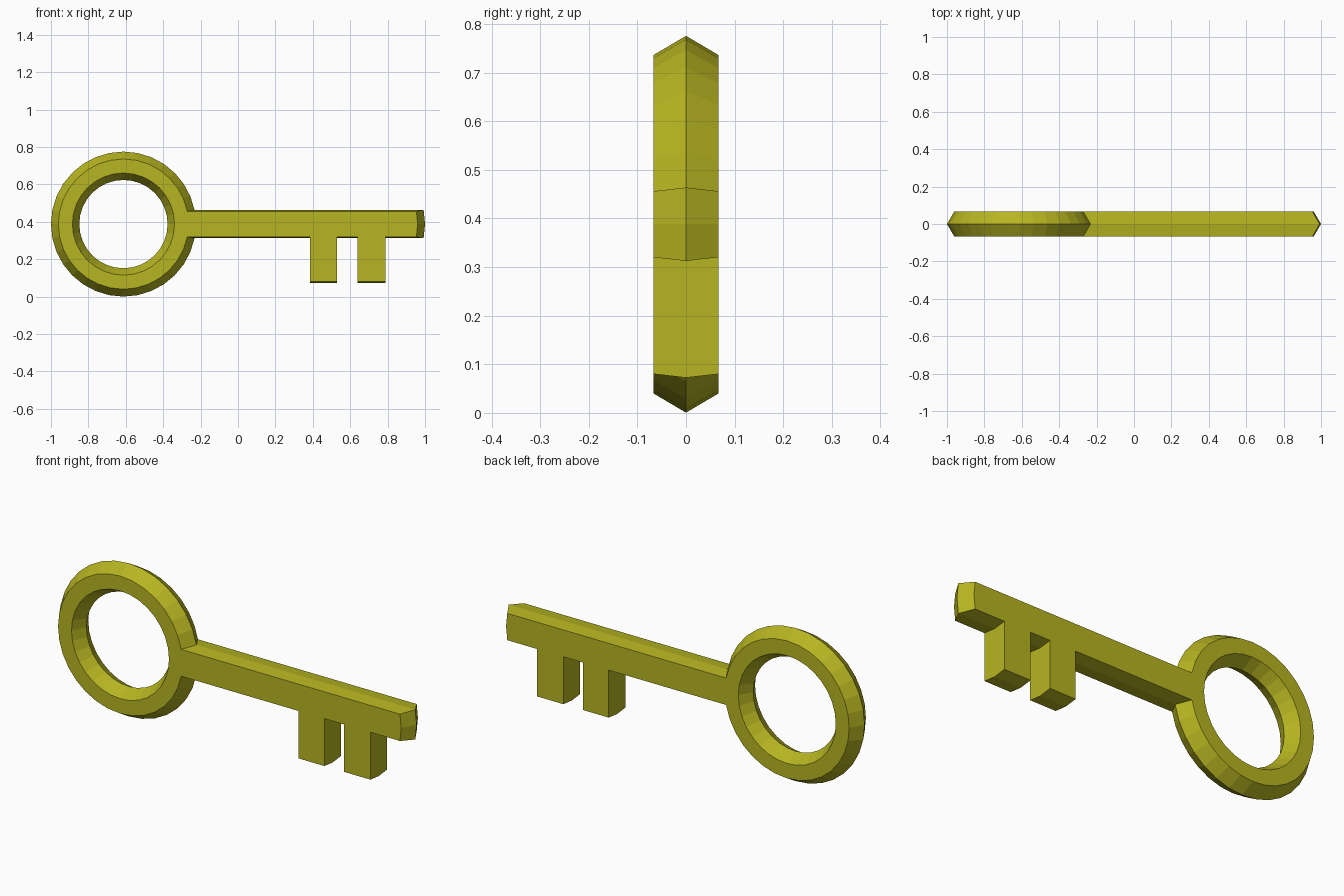
import bpy, bmesh
from math import sin, cos, tau

if "Cube" in bpy.data.objects:
    bpy.data.objects.remove(bpy.data.objects["Cube"])

CX, CZ, SEG = -0.6125, 0.388, 32
HALF = 0.067
# ring cross-section: (radius, y)
SECTION = [(0.3875, 0), (0.348, HALF), (0.273, HALF),
           (0.236, 0), (0.273, -HALF), (0.348, -HALF)]
SHAFT_LENGTH = 1.225
TEETH = [(0.386, 0.53), (0.64, 0.788)]


def extrude(bm, faces, offset):
    """Pull a patch of faces out along an offset."""
    new = bmesh.ops.extrude_face_region(bm, geom=faces)["geom"]
    old = [f for f in faces if f.is_valid]
    if old:
        bmesh.ops.delete(bm, geom=old, context='FACES')
    verts = [v for v in new if isinstance(v, bmesh.types.BMVert)]
    bmesh.ops.translate(bm, verts=verts, vec=offset)


bm = bmesh.new()

# ring handle with a six-sided section
loops = []
for i in range(SEG):
    a = tau * i / SEG
    loops.append([bm.verts.new((CX + r * cos(a), y, CZ + r * sin(a)))
                  for r, y in SECTION])
n = len(SECTION)
shaft_root = []
for i in range(SEG):
    p, q = loops[i], loops[(i + 1) % SEG]
    for j in range(n):
        k = (j + 1) % n
        f = bm.faces.new((p[j], p[k], q[k], q[j]))
        if i in (0, SEG - 1) and j in (0, n - 1):
            shaft_root.append(f)
bmesh.ops.recalc_face_normals(bm, faces=bm.faces[:])

# shaft pulled straight out of the ring's outer faces
extrude(bm, shaft_root, (SHAFT_LENGTH, 0, 0))

# teeth pulled down from slices of the shaft's underside
for x in (x for tooth in TEETH for x in tooth):
    bmesh.ops.bisect_plane(bm, geom=bm.verts[:] + bm.edges[:] + bm.faces[:],
                           plane_co=(x, 0, 0), plane_no=(1, 0, 0))
for x0, x1 in TEETH:
    bm.normal_update()
    under = [f for f in bm.faces if f.normal.z < -0.9
             and x0 < f.calc_center_median().x < x1]
    extrude(bm, under, (0, 0, -0.24))

bmesh.ops.recalc_face_normals(bm, faces=bm.faces[:])
mesh = bpy.data.meshes.new("key")
bm.to_mesh(mesh)
bm.free()
key = bpy.data.objects.new("key", mesh)
bpy.context.collection.objects.link(key)

mat = bpy.data.materials.new("yellow_metal")
mat.diffuse_color = (0.47, 0.46, 0.015, 1)
mat.use_nodes = True
mat.node_tree.nodes["Principled BSDF"].inputs["Base Color"].default_value = mat.diffuse_color
mesh.materials.append(mat)
